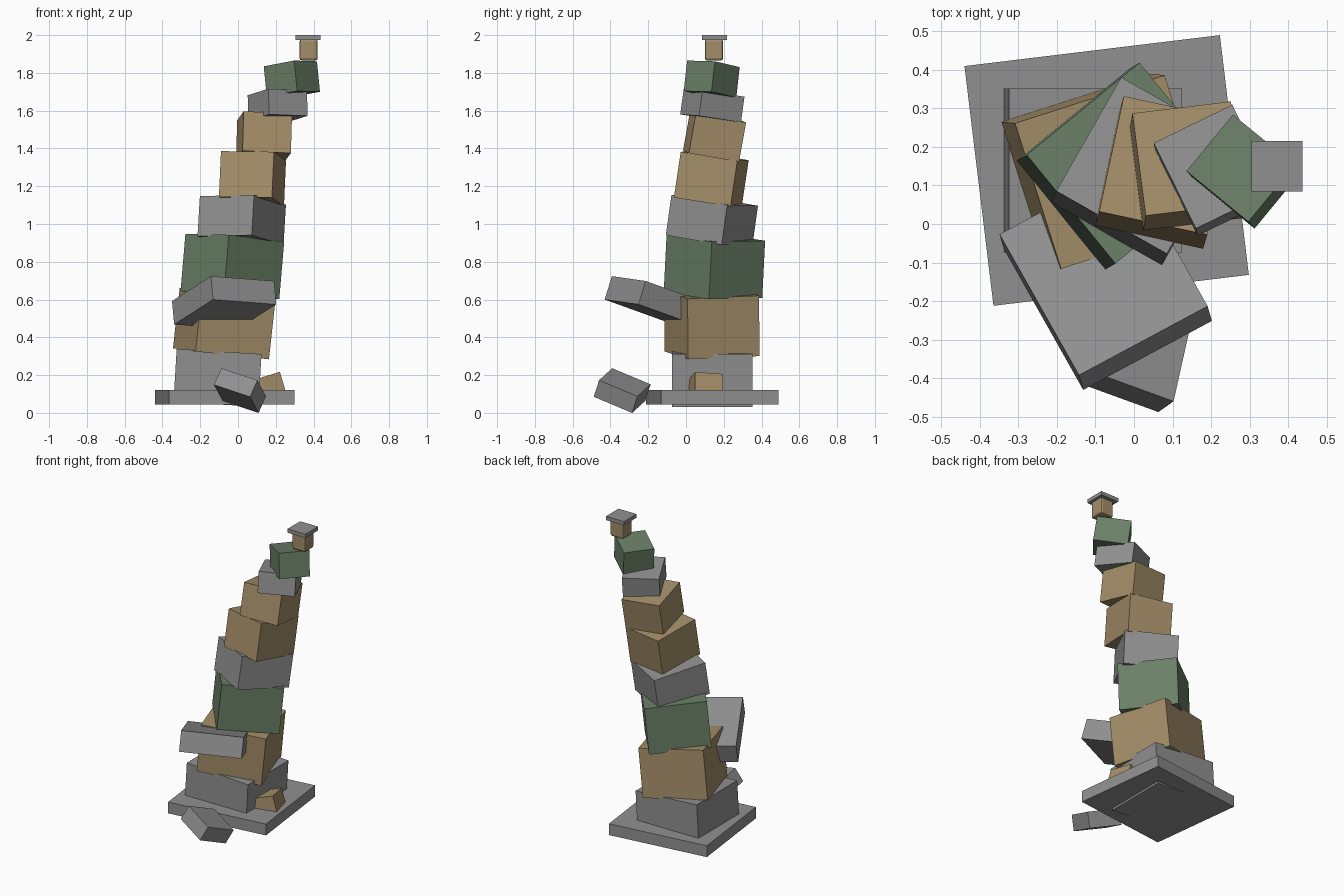
import bpy
import math
from mathutils import Matrix, Vector

if "Cube" in bpy.data.objects:
    bpy.data.objects.remove(bpy.data.objects["Cube"])


def material(name, rgb):
    m = bpy.data.materials.new(name)
    m.diffuse_color = (*rgb, 1.0)
    m.use_nodes = True
    m.node_tree.nodes["Principled BSDF"].inputs["Base Color"].default_value = m.diffuse_color
    return m


STONE = material("grey stone", (0.28, 0.28, 0.28))
WOOD = material("tan wood", (0.37, 0.27, 0.14))
MOSS = material("moss green", (0.145, 0.215, 0.135))


def block(name, mat, top, size, yaw=0.0, lean=(0.0, 0.0), bevel=0.0):
    """Box hung from the centre of its top face; lean = sideways drift per unit of height."""
    n = Vector((lean[0], lean[1], 1.0))
    c, s = math.cos(math.radians(yaw)), math.sin(math.radians(yaw))
    x = Vector((c, s, -(c * n.x + s * n.y))).normalized()
    n.normalize()
    y = n.cross(x)
    rot = Matrix((x, y, n)).transposed().to_4x4()
    centre = Vector(top) - n * size[2] / 2
    bpy.ops.mesh.primitive_cube_add(size=1)
    ob = bpy.context.object
    ob.name = name
    ob.data.name = name
    ob.data.transform(Matrix.Diagonal((*size, 1.0)))
    ob.matrix_world = Matrix.Translation(centre) @ rot
    ob.data.materials.append(mat)
    if bevel:
        mod = ob.modifiers.new("rounded edges", 'BEVEL')
        mod.width = bevel
        mod.segments = 2
    return ob


# foundation plate
block("base_plate", STONE, (-0.071, 0.139, 0.12), (0.668, 0.627, 0.075), 6.9)

# leaning, twisting stack of blocks: material, top centre, size, yaw, lean
stack = [
    (STONE, (-0.10, 0.139, 0.325), (0.45, 0.425, 0.28), 0, (0.06, 0)),
    (WOOD, (-0.055, 0.135, 0.633), (0.41, 0.397, 0.322), 17.8, (0.11, -0.01)),
    (MOSS, (-0.017, 0.158, 0.927), (0.38, 0.364, 0.305), 39.3, (0.085, 0.05)),
    (STONE, (0.026, 0.152, 1.125), (0.344, 0.33, 0.215), 60.3, (0.06, 0.14)),
    (WOOD, (0.082, 0.152, 1.36), (0.31, 0.287, 0.245), 78, (0.045, 0.15)),
    (WOOD, (0.141, 0.17, 1.567), (0.272, 0.258, 0.212), 97.4, (0.03, 0.18)),
    (STONE, (0.208, 0.149, 1.695), (0.227, 0.25, 0.137), 26, (-0.03, 0.14)),
    (MOSS, (0.277, 0.145, 1.848), (0.19, 0.21, 0.163), 50.5, (-0.1, 0.11)),
]
for i, (mat, top, size, yaw, lean) in enumerate(stack, 1):
    block(f"tower_block_{i}", mat, top, size, yaw, lean)

# finial on top
block("finial_neck", WOOD, (0.374, 0.148, 1.978), (0.096, 0.096, 0.112), bevel=0.012)
block("finial_cap", STONE, (0.371, 0.15, 2.0), (0.132, 0.132, 0.025))

# slab jutting out of the front
block("jutting_slab", STONE, (-0.079, -0.12, 0.645), (0.38, 0.44, 0.13), 28.2, (-0.09, 0.31))

# fallen slab on the ground, and a small chunk leaning on the lowest block
block("fallen_slab", STONE, (0.03, -0.324, 0.162), (0.213, 0.225, 0.10), -20, (0.45, 0.32))
block("fallen_chunk", WOOD, (0.125, 0.10, 0.188), (0.17, 0.15, 0.13), 15, (-0.3, 0.0))
